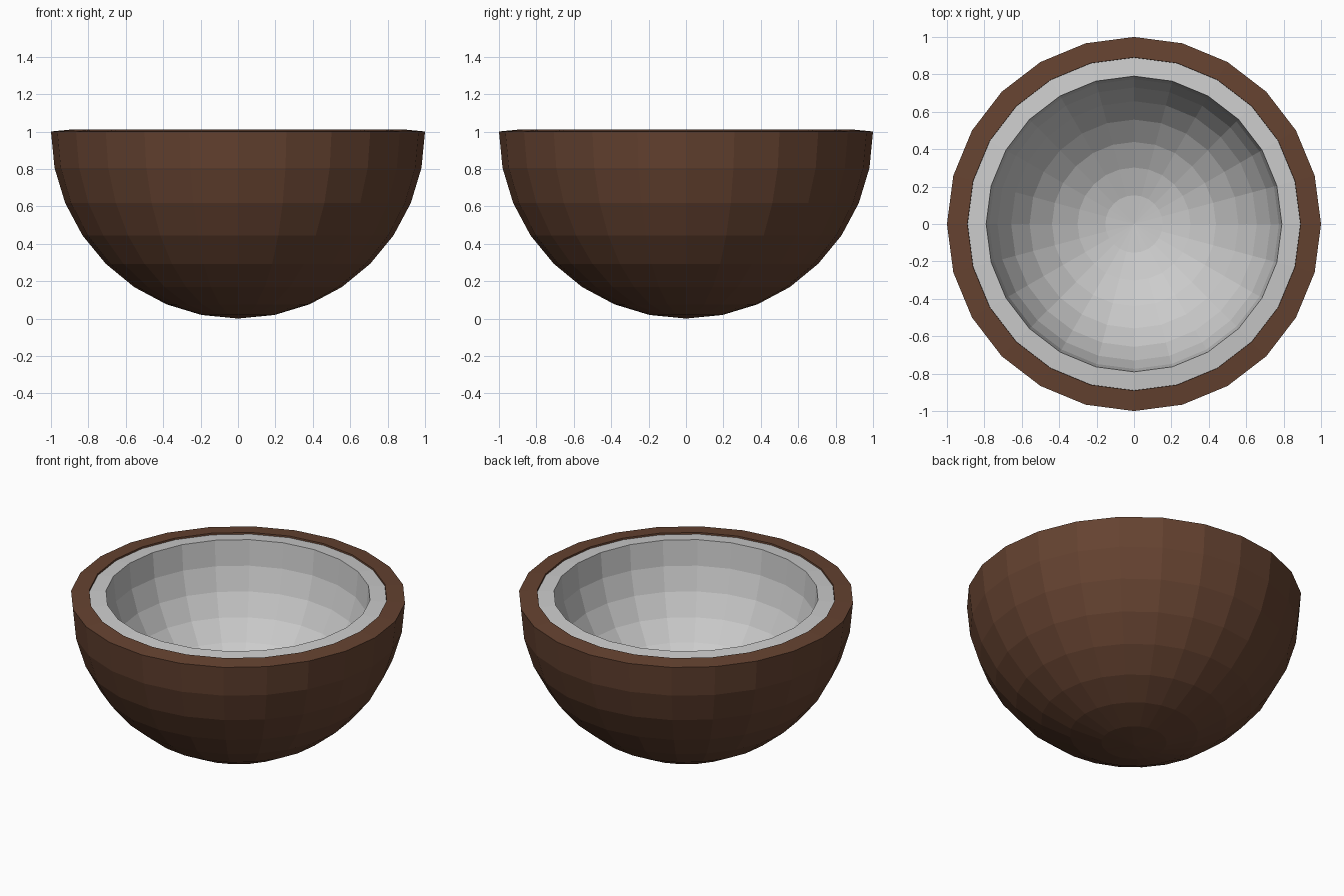
import bpy, bmesh

if "Cube" in bpy.data.objects:
    bpy.data.objects.remove(bpy.data.objects["Cube"])


def half_shell(name, radius, thickness, colour=None):
    """Lower half of a 24-sided sphere, thickened inwards."""
    mesh = bpy.data.meshes.new(name)
    bm = bmesh.new()
    bmesh.ops.create_uvsphere(bm, u_segments=24, v_segments=16, radius=radius)
    upper = [v for v in bm.verts if v.co.z > 0.001]
    bmesh.ops.delete(bm, geom=upper, context='VERTS')
    bm.to_mesh(mesh)
    bm.free()
    obj = bpy.data.objects.new(name, mesh)
    obj.location.z = 1.0
    bpy.context.collection.objects.link(obj)

    # Wall thickness with a closed, slightly raised inner rim
    wall = obj.modifiers.new("wall", 'SOLIDIFY')
    wall.thickness = thickness
    wall.offset = -1

    if colour:
        mat = bpy.data.materials.new(name + "_colour")
        mat.diffuse_color = colour
        mat.use_nodes = True
        mat.node_tree.nodes["Principled BSDF"].inputs["Base Color"].default_value = mat.diffuse_color
        mesh.materials.append(mat)
    return obj


# Brown outer husk
half_shell("coconut_husk", 1.0, 0.11, (0.13, 0.055, 0.03, 1))
# Pale flesh lining nested inside the husk
half_shell("coconut_flesh", 0.89, 0.10)
